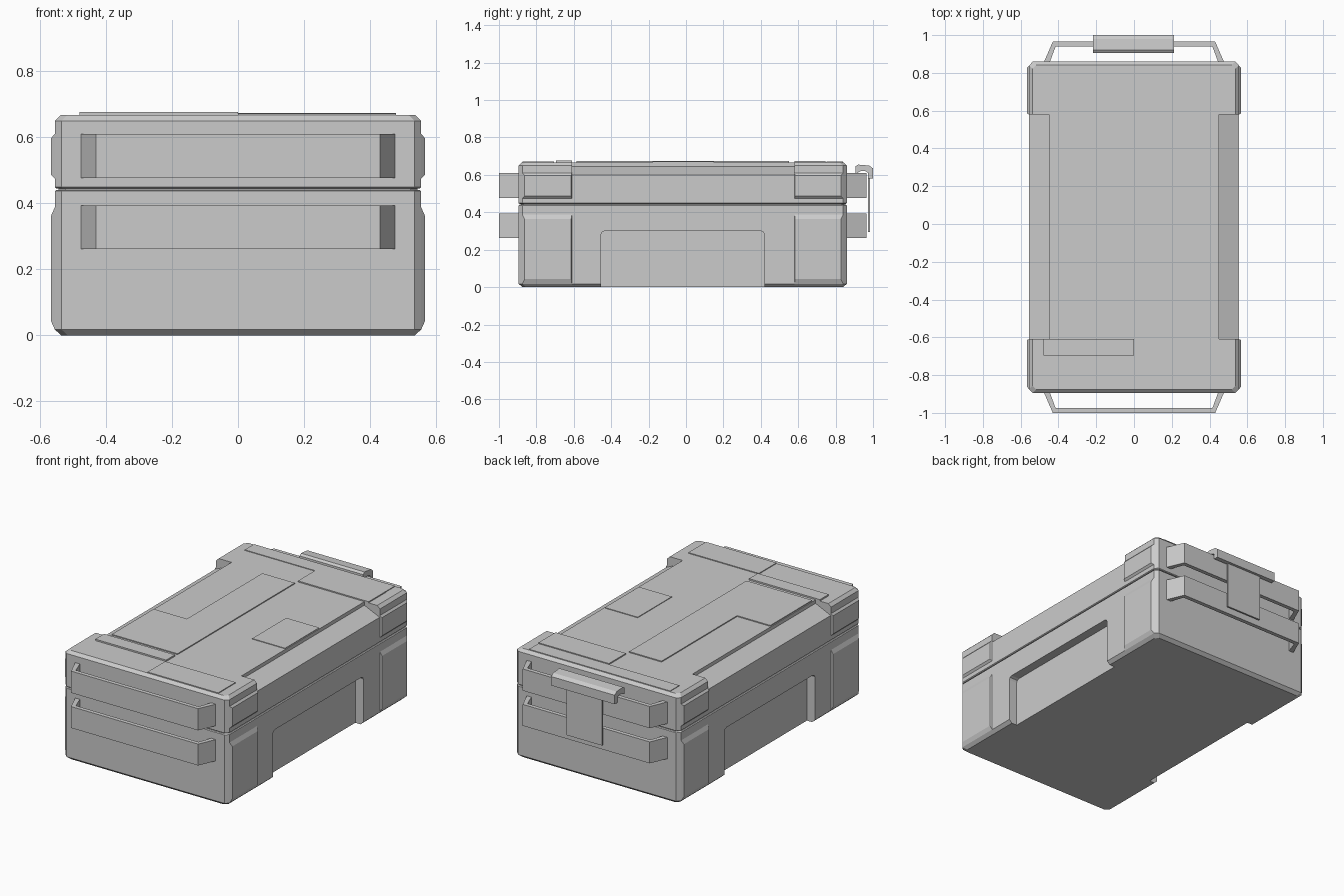
import bpy, bmesh

cube = bpy.data.objects.get("Cube")
if cube:
    bpy.data.objects.remove(cube, do_unlink=True)

GREY = (0.6, 0.6, 0.6, 1)
grey = bpy.data.materials.new("plain grey")
grey.use_nodes = True
grey.diffuse_color = GREY
grey.node_tree.nodes["Principled BSDF"].inputs["Base Color"].default_value = GREY

FRONT, BACK, HALF = -0.895, 0.86, 0.555   # case walls
BLOCK_F, BLOCK_B = -0.61, 0.58            # inner ends of the corner blocks


def loft(name, rings):
    """Skin a stack of equal point rings and cap both ends."""
    bm = bmesh.new()
    rows = [[bm.verts.new(p) for p in ring] for ring in rings]
    for a, b in zip(rows, rows[1:]):
        for i in range(len(a)):
            j = (i + 1) % len(a)
            bm.faces.new((a[i], a[j], b[j], b[i]))
    bm.faces.new(rows[0])
    bm.faces.new(rows[-1])
    bmesh.ops.recalc_face_normals(bm, faces=bm.faces[:])
    mesh = bpy.data.meshes.new(name)
    bm.to_mesh(mesh)
    bm.free()
    mesh.materials.append(grey)
    obj = bpy.data.objects.new(name, mesh)
    bpy.context.collection.objects.link(obj)
    return obj


def upright(name, pts, z0, z1):
    return loft(name, [[(x, y, z) for x, y in pts] for z in (z0, z1)])


def along_x(name, pts, x0, x1):
    return loft(name, [[(x, y, z) for y, z in pts] for x in (x0, x1)])


def rect(a0, a1, b0, b1):
    return [(a0, b0), (a1, b0), (a1, b1), (a0, b1)]


def outline(z, inset, c=0.02):
    """Case footprint with cut corners."""
    x, f, b = HALF - inset, FRONT + inset, BACK - inset
    pts = [(x - c, f), (x, f + c), (x, b - c), (x - c, b),
           (c - x, b), (-x, b - c), (-x, f + c), (c - x, f)]
    return [(px, py, z) for px, py in pts]


def cut(obj, cutter):
    mod = obj.modifiers.new("cut", "BOOLEAN")
    mod.operation, mod.solver, mod.object = "DIFFERENCE", "EXACT", cutter
    cutter.hide_render = True
    bpy.context.view_layer.objects.active = obj
    bpy.ops.object.modifier_apply(modifier=mod.name)
    bpy.data.objects.remove(cutter, do_unlink=True)


# Main shells and the seam between them
case = loft("case_body", [outline(0, 0.02), outline(0.018, 0),
                          outline(0.437, 0), outline(0.441, 0.005)])
lid = loft("lid", [outline(0.445, 0.005), outline(0.449, 0),
                   outline(0.65, 0), outline(0.667, 0.018)])
loft("seam_core", [outline(0.43, 0.012), outline(0.46, 0.012)])

for side, label in ((1, "left"), (-1, "right")):
    # Rounded recess in the lower side wall
    arch = [(-0.455, -0.1), (0.42, -0.1), (0.42, 0.28), (0.414, 0.294),
            (0.4, 0.3), (-0.435, 0.3), (-0.449, 0.294), (-0.455, 0.28)]
    cut(case, along_x("recess_cutter", arch, side * 0.5, side * 0.7))

    # Sloping shoulder along the lid between the corner blocks
    slope = [(0.45, 0.8), (0.45, 0.645), (0.55, 0.6), (0.7, 0.6), (0.7, 0.8)]
    cut(lid, loft("shoulder_cutter", [[(side * x, y, z) for x, z in slope]
                                      for y in (BLOCK_F, BLOCK_B)]))

    # Corner guards with bevelled outer faces
    for end, y0, y1, bevel0, bevel1 in (("front", FRONT + 0.02, BLOCK_F, 0.012, 0.004),
                                        ("back", BLOCK_B, BACK - 0.02, 0.004, 0.012)):
        for tier, z0, z1, lip in (("lower", 0.018, 0.388, 0.025),
                                  ("upper", 0.475, 0.61, 0.012)):
            inner = rect(y0, y1, z0, z1)
            outer = rect(y0 + bevel0, y1 - bevel1, z0 + lip, z1 - lip)
            loft(f"{tier}_{end}_{label}_guard",
                 [[(side * 0.54, y, z) for y, z in inner],
                  [(side * HALF, y, z) for y, z in inner],
                  [(side * 0.566, y, z) for y, z in outer]])

# Carrying handles, two on each end
for end, wall, out in (("front", FRONT, -1), ("back", BACK, 1)):
    half = [(0.48, -0.01), (0.43, 0.105), (0.415, 0.08), (0.448, -0.01)]
    loop = [half[0], half[1], (-half[1][0], half[1][1]), (-half[0][0], half[0][1]),
            (-half[3][0], half[3][1]), (-half[2][0], half[2][1]), half[2], half[3]]
    pts = [(x, wall + out * d) for x, d in loop]
    upright(f"upper_{end}_handle", pts, 0.477, 0.61)
    upright(f"lower_{end}_handle", pts, 0.262, 0.393)

# Raised plates on the lid
TOP = 0.66
upright("long_lid_plate", [(-0.445, -0.585), (0, -0.585), (0, 0.55), (-0.22, 0.55),
                           (-0.22, -0.18), (-0.445, -0.18)], TOP, 0.673)
upright("small_lid_plate", rect(0.222, 0.445, -0.18, 0.15), TOP, 0.671)
upright("back_strip_plate", rect(-0.48, 0.475, 0.75, 0.84), TOP, 0.671)
upright("back_corner_plate", rect(0, 0.478, 0.58, 0.745), TOP, 0.674)
upright("front_strip_plate", rect(-0.48, 0, -0.695, -0.61), TOP, 0.676)
upright("front_corner_plate", rect(0, 0.478, -0.875, -0.705), TOP, 0.672)

# Latch hooked over the upper back handle, with its hanging tab
hook = [(0.905, 0.605), (0.905, 0.645), (0.92, 0.655), (0.98, 0.65), (1.0, 0.635),
        (1.0, 0.58), (0.972, 0.58), (0.972, 0.612), (0.96, 0.62), (0.935, 0.62)]
along_x("latch_hook", hook, -0.217, 0.213)
along_x("latch_tab", rect(0.974, 0.984, 0.295, 0.6), -0.12, 0.12)
